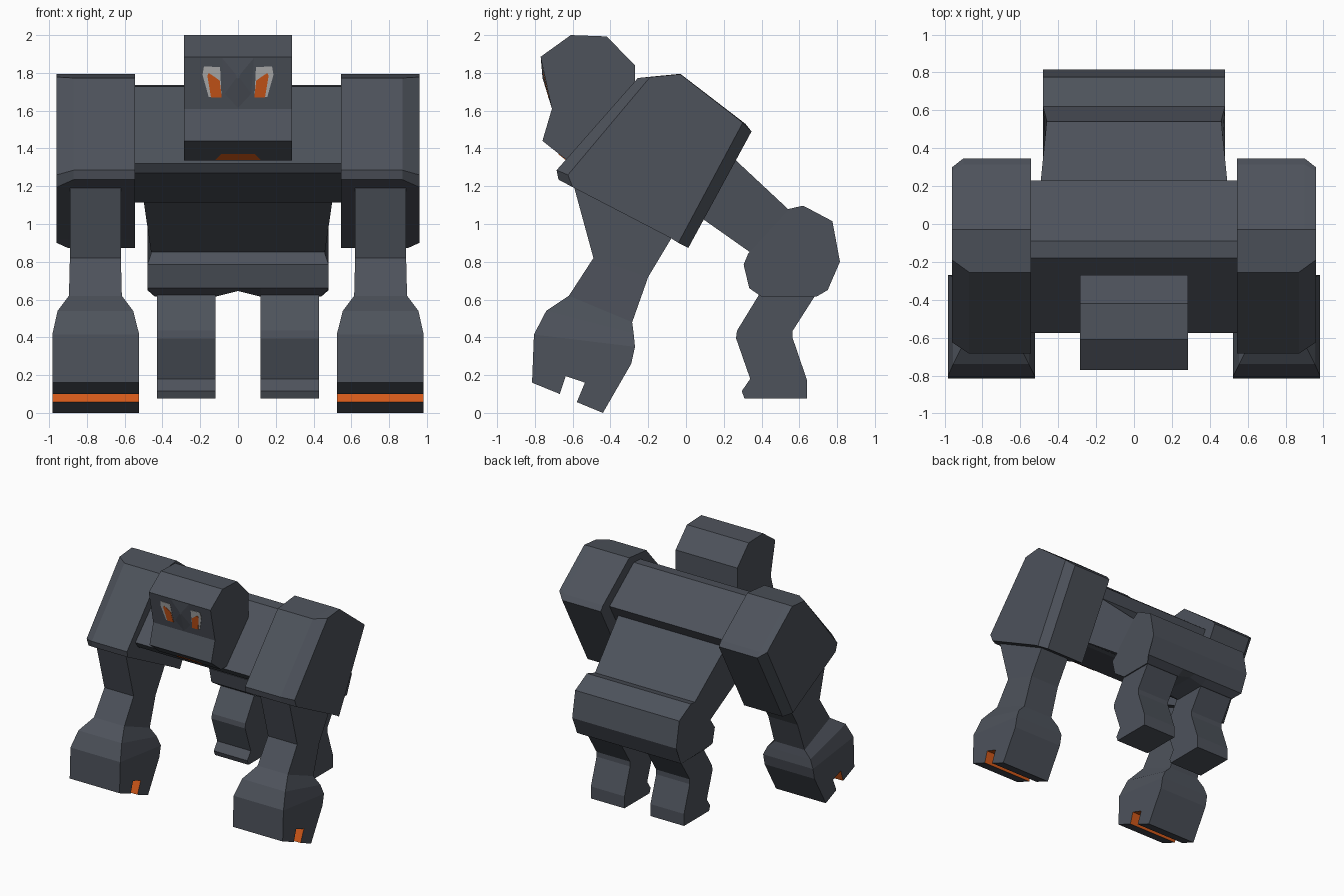
import bpy, bmesh


def material(name, rgb):
    m = bpy.data.materials.new(name)
    m.diffuse_color = (*rgb, 1)
    return m


STONE = material("dark stone grey", (0.075, 0.085, 0.105))
ORANGE = material("glowing orange", (0.65, 0.10, 0.01))
PALE = material("pale grey", (0.47, 0.47, 0.47))


def loft(name, layers, mats, mirror=False, paint=None):
    """Skin a row of equal-length point loops and cap both ends."""
    bm = bmesh.new()
    rows = [[bm.verts.new(p) for p in layer] for layer in layers]
    n = len(rows[0])
    for a, b in zip(rows, rows[1:]):
        for i in range(n):
            j = (i + 1) % n
            f = bm.faces.new((a[i], a[j], b[j], b[i]))
            if paint and i in paint:
                f.material_index = 1
    bm.faces.new(rows[0])
    bm.faces.new(rows[-1])
    bmesh.ops.recalc_face_normals(bm, faces=bm.faces)
    me = bpy.data.meshes.new(name)
    bm.to_mesh(me)
    bm.free()
    for m in mats:
        me.materials.append(m)
    ob = bpy.data.objects.new(name, me)
    bpy.context.collection.objects.link(ob)
    if mirror:
        mod = ob.modifiers.new("mirror", "MIRROR")
        mod.use_mirror_merge = False
    return ob


def side(x, profile):
    return [(x, y, z) for y, z in profile]


def limb(rings):
    """Rings given as front point, back point, inner x, outer x."""
    return [[(a, *f), (b, *f), (b, *k), (a, *k)] for f, k, a, b in rings]


# Head
head = [(-0.61, 2.0), (-0.42, 1.993), (-0.27, 1.84), (-0.27, 1.56), (-0.5, 1.335),
        (-0.63, 1.337), (-0.76, 1.44), (-0.71, 1.61), (-0.77, 1.885)]
loft("head", [side(-0.285, head), side(0.285, head)], [STONE])


# Face details lie on the sloping front and chin planes
def brow(z):
    return -0.71 - (z - 1.61) * 0.218


def chin(z):
    return -0.63 - (z - 1.337) * 1.262


def plate(name, pts, plane, lift, mat, mirror):
    loft(name, [[(x, plane(z) + 0.001, z) for x, z in pts],
                [(x, plane(z) - lift, z) for x, z in pts]], [mat], mirror)


plate("eye", [(0.095, 1.83), (0.18, 1.835), (0.188, 1.79), (0.155, 1.672), (0.087, 1.672)],
      brow, 0.003, PALE, True)
plate("pupil", [(0.097, 1.76), (0.155, 1.80), (0.162, 1.785), (0.143, 1.67), (0.086, 1.67)],
      brow, 0.006, ORANGE, True)
plate("mouth", [(-0.12, 1.339), (0.12, 1.339), (0.09, 1.37), (-0.09, 1.37)],
      chin, 0.005, ORANGE, False)

# Nose: shallow ridge under the brow
loft("nose", [[(-0.085, brow(1.88), 1.88), (0.085, brow(1.88), 1.88), (0.07, brow(1.69), 1.69),
               (0, brow(1.615), 1.615), (-0.07, brow(1.69), 1.69)],
              [(-0.01, brow(1.78) - 0.014, 1.79), (0.01, brow(1.78) - 0.014, 1.79),
               (0.008, brow(1.77) - 0.014, 1.775), (0, brow(1.77) - 0.014, 1.77),
               (-0.008, brow(1.77) - 0.014, 1.775)]], [STONE])

# Chest and tapering waist
chest = [(-0.18, 1.728), (-0.09, 1.735), (0.23, 1.49), (0.02, 1.115),
         (-0.08, 1.115), (-0.54, 1.27), (-0.575, 1.32)]
loft("chest", [side(-0.55, chest), side(0.55, chest)], [STONE])
loft("waist", limb([((-0.10, 1.16), (0.10, 1.49), -0.505, 0.505),
                    ((0.34, 0.85), (0.55, 1.07), -0.46, 0.46)]), [STONE])

# Pelvis: narrower rim in front, raised slightly between the legs
def pelvis(x, bottom=0.615):
    s = 1 if x > 0 else -1
    full = abs(x) > 0.4
    rim, low = (s * 0.46, s * 0.44) if full else (x, x)
    return [(rim, 0.545, 1.08), (x, 0.62, 1.097), (x, 0.775, 1.015), (x, 0.815, 0.80),
            (x, 0.75, 0.65), (low, 0.69, bottom), (low, 0.40, bottom),
            (x, 0.335, 0.66), (x, 0.305, 0.785), (rim, 0.33, 0.845)]


loft("pelvis", [pelvis(-0.48), pelvis(-0.12), pelvis(0, 0.645), pelvis(0.12), pelvis(0.48)],
     [STONE])

# Shoulders: slab with chamfered outer edges
slab = [(-0.255, 1.773), (-0.03, 1.795), (0.315, 1.53), (0.347, 1.49),
        (0.012, 0.873), (-0.07, 0.92), (-0.675, 1.235), (-0.685, 1.285)]
face = [(-0.19, 1.778), (-0.03, 1.793), (0.28, 1.553), (0.30, 1.535),
        (-0.04, 0.90), (-0.08, 0.925), (-0.60, 1.195), (-0.625, 1.26)]
bend = [((0.87 if i in (0, 6, 7) else 0.90), y, z) for i, (y, z) in enumerate(slab)]
loft("shoulder", [side(0.545, slab), bend, side(0.96, face)], [STONE], True)

# Arms flare out into the fists
loft("arm", limb([((-0.61, 1.26), (-0.05, 0.97), 0.62, 0.89),
                  ((-0.49, 0.82), (-0.20, 0.72), 0.62, 0.89),
                  ((-0.62, 0.62), (-0.285, 0.48), 0.615, 0.895),
                  ((-0.74, 0.54), (-0.277, 0.42), 0.555, 0.955),
                  ((-0.805, 0.415), (-0.27, 0.35), 0.523, 0.983)]), [STONE], True)

# Fists with an orange slot across the underside
fist = [(-0.805, 0.415), (-0.815, 0.16), (-0.668, 0.10), (-0.637, 0.195),
        (-0.535, 0.16), (-0.578, 0.057), (-0.44, 0.0), (-0.29, 0.26), (-0.27, 0.35)]
loft("fist", [side(0.523, fist), side(0.983, fist)], [STONE, ORANGE], True, {2, 3, 4})

# Legs
leg = [(0.40, 0.65), (0.38, 0.615), (0.27, 0.435), (0.265, 0.395), (0.34, 0.18),
       (0.295, 0.115), (0.31, 0.075), (0.64, 0.075), (0.64, 0.175), (0.565, 0.395),
       (0.565, 0.435), (0.68, 0.615), (0.68, 0.65)]
loft("leg", [side(0.12, leg), side(0.43, leg)], [STONE], True)
